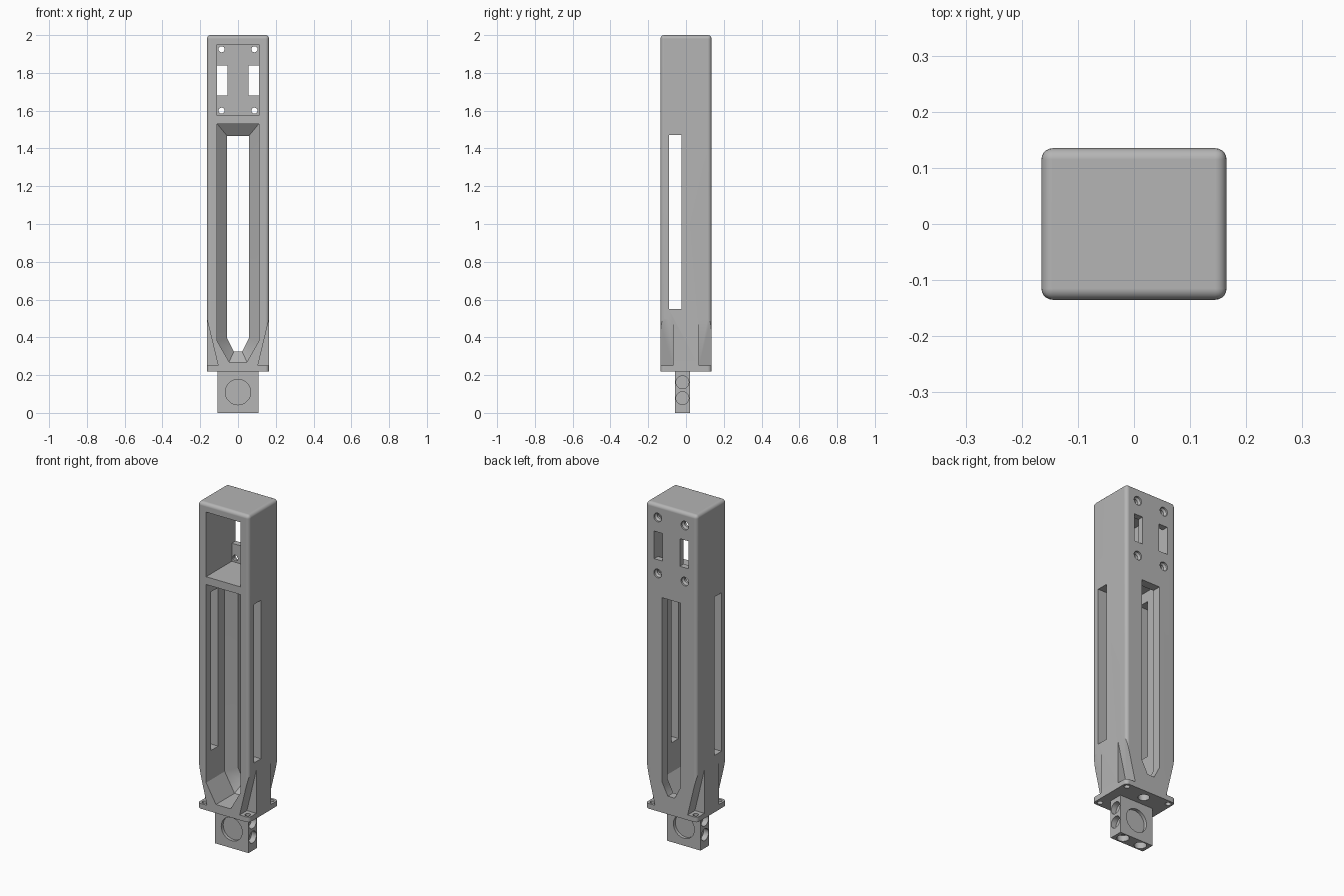
import bpy, bmesh, math

cube = bpy.data.objects.get("Cube")
if cube:
    bpy.data.objects.remove(cube, do_unlink=True)

grey = bpy.data.materials.new("mid grey")
grey.use_nodes = True
COLOUR = (0.46, 0.46, 0.46, 1)
grey.diffuse_color = COLOUR
grey.node_tree.nodes["Principled BSDF"].inputs["Base Color"].default_value = COLOUR


def finish(name, bm):
    bmesh.ops.recalc_face_normals(bm, faces=bm.faces)
    mesh = bpy.data.meshes.new(name)
    bm.to_mesh(mesh)
    bm.free()
    mesh.materials.append(grey)
    ob = bpy.data.objects.new(name, mesh)
    bpy.context.collection.objects.link(ob)
    return ob


def loft(name, axis, sections):
    """Closed solid through (outline, position) sections stacked along an axis."""
    place = {"x": lambda u, v, w: (w, u, v),
             "y": lambda u, v, w: (u, w, v),
             "z": lambda u, v, w: (u, v, w)}[axis]
    bm = bmesh.new()
    rings = [[bm.verts.new(place(u, v, w)) for u, v in outline] for outline, w in sections]
    for a, b in zip(rings, rings[1:]):
        for i in range(len(a)):
            j = (i + 1) % len(a)
            bm.faces.new((a[i], a[j], b[j], b[i]))
    bm.faces.new(rings[0])
    bm.faces.new(rings[-1])
    return finish(name, bm)


def rect(u0, u1, v0, v1):
    return [(u0, v0), (u1, v0), (u1, v1), (u0, v1)]


def circle(u, v, r, n=32):
    return [(u + r * math.cos(2 * math.pi * i / n), v + r * math.sin(2 * math.pi * i / n))
            for i in range(n)]


def cut(target, axis, *sections):
    cutter = loft("cutter", axis, sections)
    cutter.hide_render = True
    mod = target.modifiers.new("cut", "BOOLEAN")
    mod.operation = "DIFFERENCE"
    mod.solver = "EXACT"
    mod.object = cutter
    bpy.context.view_layer.objects.active = target
    bpy.ops.object.modifier_apply(modifier=mod.name)
    bpy.data.objects.remove(cutter, do_unlink=True)


def smooth(ob):
    bpy.ops.object.select_all(action="DESELECT")
    ob.select_set(True)
    bpy.context.view_layer.objects.active = ob
    bpy.ops.object.shade_smooth_by_angle(angle=math.radians(28))
    ob.modifiers.new("even shading", "WEIGHTED_NORMAL").keep_sharp = True


HX, HY, BASE, TOP = 0.165, 0.135, 0.22, 2.0
SIDES = (-1, 1)

# Rounded tower body, square at the bottom
body = loft("body", "z", [(rect(-HX, HX, -HY, HY), BASE), (rect(-HX, HX, -HY, HY), TOP)])
bm = bmesh.new()
bm.from_mesh(body.data)
edges = [e for e in bm.edges if max(v.co.z for v in e.verts) > 1]
bmesh.ops.bevel(bm, geom=edges, offset=0.02, segments=5, profile=0.5, affect="EDGES")
bm.to_mesh(body.data)
bm.free()

# Upper front pocket
pocket = rect(-0.11, 0.11, 1.575, 1.95)
cut(body, "y", (pocket, -0.3), (pocket, 0.1))


# Long central opening that narrows towards the back
def opening(half, foot, bottom, shoulder, top):
    return [(-foot, bottom), (foot, bottom), (half, shoulder),
            (half, top), (-half, top), (-half, shoulder)]


wide = opening(0.11, 0.047, 0.27, 0.38, 1.53)
narrow = opening(0.058, 0.022, 0.325, 0.395, 1.467)
cut(body, "y", (wide, -0.3), (wide, 0.035), (narrow, 0.085), (narrow, 0.3))

# Side windows through both walls
window = rect(-0.09, -0.025, 0.55, 1.47)
cut(body, "x", (window, -0.3), (window, 0.3))

for sx in SIDES:
    # Slots and countersunk screw holes in the back wall
    slot = rect(*sorted((sx * 0.055, sx * 0.11)), 1.68, 1.84)
    cut(body, "y", (slot, 0.05), (slot, 0.3))
    for z in (1.6, 1.925):
        hole, mouth = circle(sx * 0.087, z, 0.016), circle(sx * 0.087, z, 0.025)
        cut(body, "y", (hole, 0.05), (hole, 0.115), (mouth, 0.125), (mouth, 0.3))
    # Sloping corner notches above the base plate, with a screw hole below each
    notch = [(sx * 0.105, 0.25), (sx * 0.2, 0.25), (sx * 0.2, 0.6), (sx * 0.189, 0.6)]
    for sy in SIDES:
        cut(body, "y", (notch, sy * 0.068), (notch, sy * 0.3))
        screw = circle(sx * 0.138, sy * 0.108, 0.015, 24)
        cut(body, "z", (screw, 0.1), (screw, 0.27))

# Cable hole under the base plate
cable = circle(0, 0.078, 0.03)
cut(body, "z", (cable, 0.1), (cable, 0.255))
smooth(body)

# Mounting block below the plate
Y0, Y1, BX = -0.058, 0.02, 0.108
MID = (Y0 + Y1) / 2
block = loft("mounting_block", "z", [(rect(-BX, BX, Y0, Y1), 0), (rect(-BX, BX, Y0, Y1), BASE)])
disc = circle(0, 0.11, 0.067, 48)
cut(block, "y", (disc, -0.2), (disc, Y0 + 0.018))
cut(block, "y", (disc, Y1 - 0.018), (disc, 0.2))
for s in SIDES:
    for z in (0.078, 0.162):
        bore = circle(MID, z, 0.034)
        cut(block, "x", (bore, s * 0.076), (bore, s * 0.3))
    bore = circle(s * 0.058, MID, 0.032)
    cut(block, "z", (bore, -0.1), (bore, 0.035))
smooth(block)
